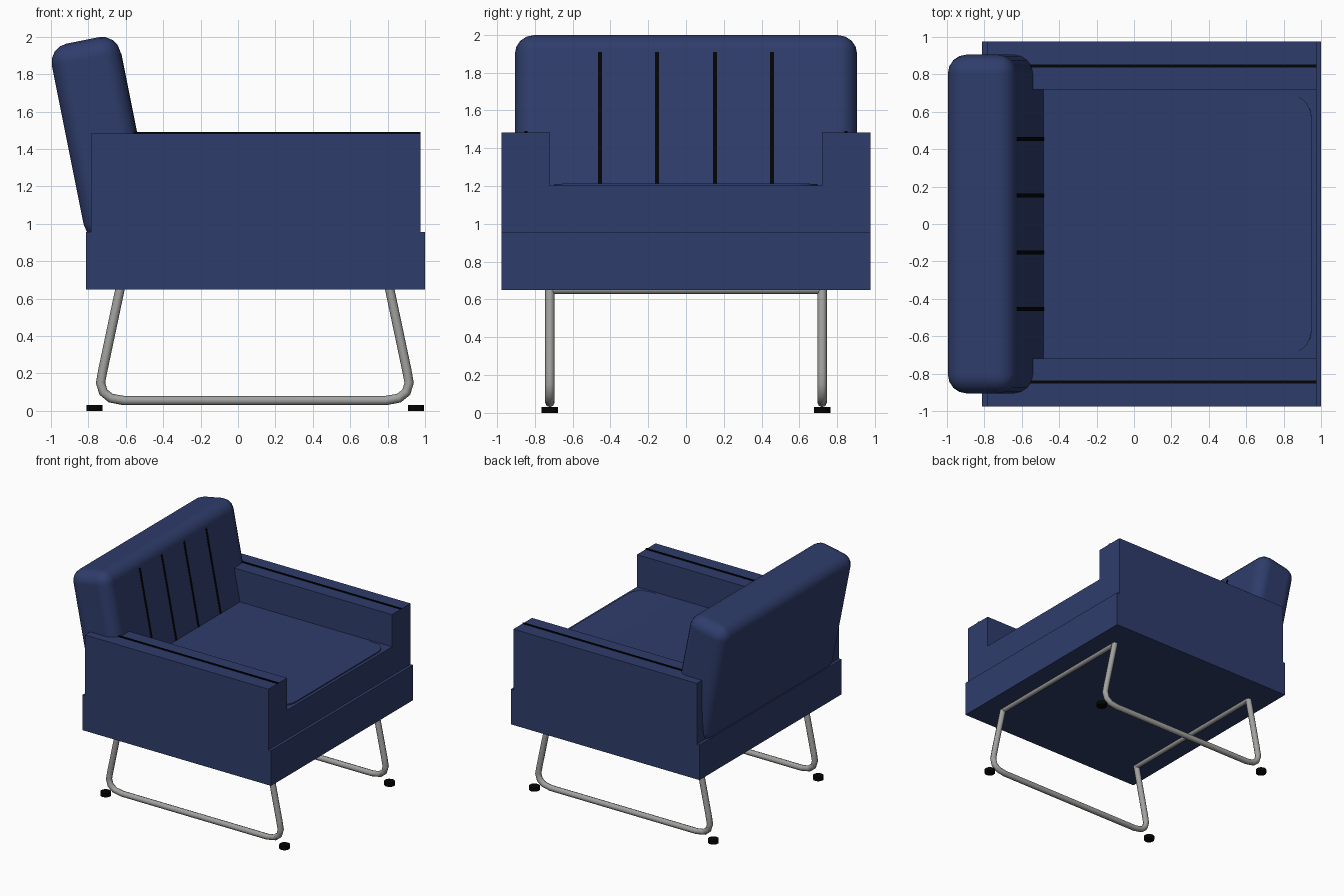
import bpy, bmesh, math
from mathutils import Matrix, Vector

if "Cube" in bpy.data.objects:
    bpy.data.objects.remove(bpy.data.objects["Cube"])

def mat(name, rgb):
    m = bpy.data.materials.new(name)
    m.diffuse_color = (*rgb, 1)
    m.use_nodes = True
    m.node_tree.nodes["Principled BSDF"].inputs["Base Color"].default_value = m.diffuse_color
    return m

BLUE = mat("navy_fabric", (0.028, 0.046, 0.148))
STEEL = mat("steel", (0.36, 0.36, 0.35))
BLACK = mat("black_trim", (0.001, 0.001, 0.001))

def finish(name, bm, material, matrix=Matrix()):
    bmesh.ops.recalc_face_normals(bm, faces=bm.faces[:])
    me = bpy.data.meshes.new(name)
    bm.to_mesh(me)
    bm.free()
    me.materials.append(material)
    ob = bpy.data.objects.new(name, me)
    ob.matrix_world = matrix
    bpy.context.collection.objects.link(ob)
    return ob

def box(name, lo, hi, material, matrix=Matrix()):
    lo, hi = Vector(lo), Vector(hi)
    bm = bmesh.new()
    bmesh.ops.create_cube(bm, size=1, matrix=Matrix.Translation((lo + hi) / 2)
                          @ Matrix.Diagonal((*(hi - lo), 1)))
    return finish(name, bm, material, matrix)

# Base plinth
box("base", (-0.812, -0.975, 0.65), (1.0, 0.975, 0.955), BLUE)

# Arms and seat block: one U profile swept along x
prof = [(-0.975, 0.955), (0.975, 0.955), (0.975, 1.483), (0.72, 1.483),
        (0.72, 1.203), (-0.72, 1.203), (-0.72, 1.483), (-0.975, 1.483)]
bm = bmesh.new()
face = bm.faces.new([bm.verts.new((-0.787, y, z)) for y, z in prof])
ext = bmesh.ops.extrude_face_region(bm, geom=[face])
bmesh.ops.translate(bm, vec=(1.762, 0, 0),
                    verts=[g for g in ext["geom"] if isinstance(g, bmesh.types.BMVert)])
finish("arms_and_seat", bm, BLUE)

# Seat cushion: slightly tilted slab with rounded corners, rising at the front
bm = bmesh.new()
bmesh.ops.create_cube(bm, size=1, matrix=Matrix.Translation((-0.78, 0, -0.04))
                      @ Matrix.Diagonal((1.56, 1.39, 0.08, 1)))
upright = [e for e in bm.edges if abs(e.verts[0].co.z - e.verts[1].co.z) > 0.01]
bmesh.ops.bevel(bm, geom=upright, offset=0.13, segments=5, profile=0.5, affect='EDGES')
finish("seat_cushion", bm, BLUE,
       Matrix.Translation((0.95, 0, 1.213)) @ Matrix.Rotation(-0.029, 4, 'Y'))

# Reclined backrest with rounded edges
TILT = Matrix.Rotation(-math.radians(11.3), 4, 'Y')
back = box("backrest", (-0.614, -0.905, 1.04), (-0.24, 0.905, 2.105), BLUE, TILT)
for p in back.data.polygons:
    p.use_smooth = True
bev = back.modifiers.new("round", 'BEVEL')
bev.width = 0.1
bev.segments = 4
bev.harden_normals = True

# Black seams on the backrest and along the arm tops
for i, y in enumerate((-0.455, -0.153, 0.153, 0.455)):
    box(f"back_seam_{i}", (-0.245, y - 0.01, 1.25), (-0.237, y + 0.01, 1.995), BLACK, TILT)
for side, s in (("left", 1), ("right", -1)):
    y = 0.845 * s
    box(f"arm_seam_{side}", (-0.75, y - 0.008, 1.481), (0.975, y + 0.008, 1.49), BLACK)

# Tubular steel legs
def tube(name, pts):
    cu = bpy.data.curves.new(name, 'CURVE')
    cu.dimensions = '3D'
    cu.bevel_depth = 0.025
    cu.bevel_resolution = 2
    cu.use_fill_caps = True
    sp = cu.splines.new('POLY')
    sp.points.add(len(pts) - 1)
    for p, co in zip(sp.points, pts):
        p.co = (*co, 1)
    sp.use_smooth = True
    cu.materials.append(STEEL)
    ob = bpy.data.objects.new(name, cu)
    bpy.context.collection.objects.link(ob)

CX = 0.09
half = [(0.718, 0.665), (0.812, 0.22), (0.825, 0.15), (0.81, 0.1), (0.77, 0.068), (0.7, 0.055)]
path = [(CX - x, z) for x, z in half] + [(CX + x, z) for x, z in reversed(half)]
for side, y in (("left", 0.72), ("right", -0.72)):
    tube(f"sled_leg_{side}", [(x, y, z) for x, z in path])
for end, x in (("front", CX + 0.72), ("back", CX - 0.72)):
    tube(f"crossbar_{end}", [(x, -0.72, 0.653), (x, 0.72, 0.653)])

# Round black feet
for end, x in (("front", 0.952), ("back", -0.767)):
    for side, y in (("left", 0.72), ("right", -0.72)):
        bm = bmesh.new()
        bmesh.ops.create_cone(bm, cap_ends=True, segments=16, radius1=0.043, radius2=0.043,
                              depth=0.032, matrix=Matrix.Translation((x, y, 0.016)))
        finish(f"foot_{end}_{side}", bm, BLACK)
